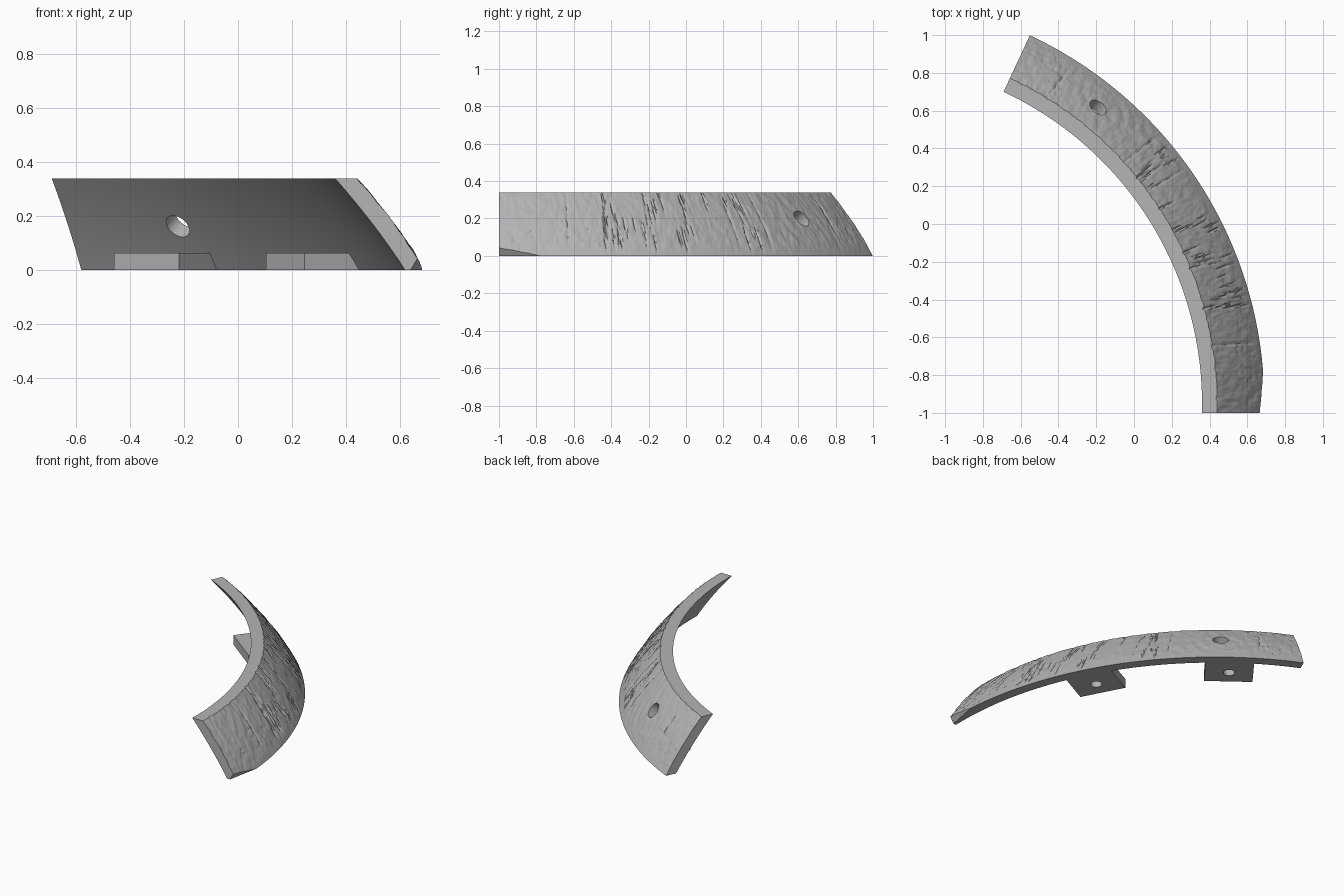
import bpy, bmesh, math, random
from mathutils import Vector, Matrix, noise

random.seed(4)
cube = bpy.data.objects.get("Cube")
if cube:
    bpy.data.objects.remove(cube)

CENTRE = Vector((-1.46, -0.95, 0))
HEIGHT = 0.34
END = math.radians(65)
START = math.radians(-4)

grey = bpy.data.materials.new("stone grey")
grey.use_nodes = True
grey.diffuse_color = (0.46, 0.46, 0.46, 1)
grey.node_tree.nodes["Principled BSDF"].inputs["Base Color"].default_value = (0.46, 0.46, 0.46, 1)


def polar(r, a, z):
    return CENTRE + Vector((r * math.cos(a), r * math.sin(a), z))


def new_object(name, bm):
    bmesh.ops.recalc_face_normals(bm, faces=bm.faces)
    mesh = bpy.data.meshes.new(name)
    bm.to_mesh(mesh)
    bm.free()
    mesh.materials.append(grey)
    ob = bpy.data.objects.new(name, mesh)
    bpy.context.collection.objects.link(ob)
    return ob


def drill(ob, at, direction, radius):
    """Cut a round hole and discard the cutter."""
    bm = bmesh.new()
    turn = direction.to_track_quat('Z', 'Y').to_matrix().to_4x4()
    bmesh.ops.create_cone(bm, cap_ends=True, segments=40, radius1=radius, radius2=radius,
                          depth=0.3, matrix=Matrix.Translation(at) @ turn)
    cutter = new_object("hole_cutter", bm)
    cutter.hide_render = True
    mod = ob.modifiers.new("hole", 'BOOLEAN')
    mod.operation, mod.solver, mod.object = 'DIFFERENCE', 'EXACT', cutter
    bpy.context.view_layer.objects.active = ob
    bpy.ops.object.modifier_apply(modifier=mod.name)
    bpy.data.objects.remove(cutter)


def smooth(ob):
    bpy.ops.object.select_all(action='DESELECT')
    ob.select_set(True)
    bpy.context.view_layer.objects.active = ob
    bpy.ops.object.shade_smooth_by_angle(angle=math.radians(35))


# Carved marks: angle, height fraction, half width, half length, depth, slant
marks = []
for i in range(42):      # long strokes over the middle
    marks.append((math.radians(random.uniform(14, 41)), random.uniform(0.15, 1),
                  0.0035, random.uniform(0.1, 0.32), random.uniform(0.005, 0.012),
                  random.uniform(-0.01, 0.02)))
for i in range(60):      # short dashes towards the ends
    low = random.random() < 0.5
    marks.append((math.radians(random.uniform(0, 14) if low else random.uniform(56, 65)),
                  random.uniform(0.1, 1), 0.008, 0.025, 0.006, 0))
for angle in (9, 36, 42, 58):   # full height creases
    marks.append((math.radians(angle), 0.6, 0.006, 0.6, 0.007, 0.01))


def relief(a, v):
    d = 0.005 * noise.noise(Vector((a * 45, v * 6, 0))) + 0.003 * noise.noise(Vector((a * 110, v * 16, 5)))
    cut = 0
    for ma, mv, w, length, depth, slant in marks:
        dv = (v - mv) / length
        if abs(dv) < 1:
            da = abs(a - ma - slant * (v - mv)) / w
            if da < 1:
                cut = max(cut, depth * (1 - da) * (1 - dv * dv))
    return (d - cut) * min(1, v * 6)


# Curved leaning wall, swept around the centre
COLS, ROWS, BACK = 480, 40, 8
bm = bmesh.new()
columns = []
for i in range(COLS + 1):
    a = START + (END - START) * i / COLS
    col = []
    for j in range(ROWS + 1):
        v = j / ROWS
        r = 2.15 - 0.25 * v + 0.06 * v * (1 - v) + relief(a, v)
        col.append(bm.verts.new(polar(r, a, v * HEIGHT)))
    for j in range(BACK + 1):
        v = 1 - j / BACK
        r = 2.08 - 0.26 * v + 0.04 * v * (1 - v)
        col.append(bm.verts.new(polar(r, a, v * HEIGHT)))
    columns.append(col)
for c0, c1 in zip(columns, columns[1:]):
    for j in range(len(c0)):
        k = (j + 1) % len(c0)
        bm.faces.new((c0[j], c1[j], c1[k], c0[k]))


def slice_off(point, normal):
    geom = bm.verts[:] + bm.edges[:] + bm.faces[:]
    bmesh.ops.bisect_plane(bm, geom=geom, plane_co=point, plane_no=normal, clear_outer=True)
    bmesh.ops.holes_fill(bm, edges=[e for e in bm.edges if e.is_boundary], sides=0)


# Square front end and undercut lower corner
slice_off(Vector((0, -1, 0)), Vector((0, -1, 0)))
p, q, s = Vector((0.683, -0.78, 0)), Vector((0.64, -1, 0)), Vector((0.667, -1, 0.045))
slice_off(q, (p - q).cross(s - q).normalized())
wall = new_object("curved_wall", bm)

# Round hole square to the leaning wall
a = math.radians(51)
lean = Vector((0.81 * math.cos(a), 0.81 * math.sin(a), 0.59))
drill(wall, polar(1.99, a, 0.18), lean, 0.05)
smooth(wall)

# Mounting blocks tucked under the inner side, each with a screw hole
for name, degrees in (("front_mounting_block", 27.6), ("back_mounting_block", 52.6)):
    a = math.radians(degrees)
    bm = bmesh.new()
    place = Matrix.Translation(polar(1.965, a, 0.0315)) @ Matrix.Rotation(a, 4, 'Z')
    bmesh.ops.create_cube(bm, size=1, matrix=place @ Matrix.Diagonal((0.24, 0.305, 0.063, 1)))
    block = new_object(name, bm)
    drill(block, polar(1.955, a, 0.03), Vector((0, 0, 1)), 0.036)
    smooth(block)
